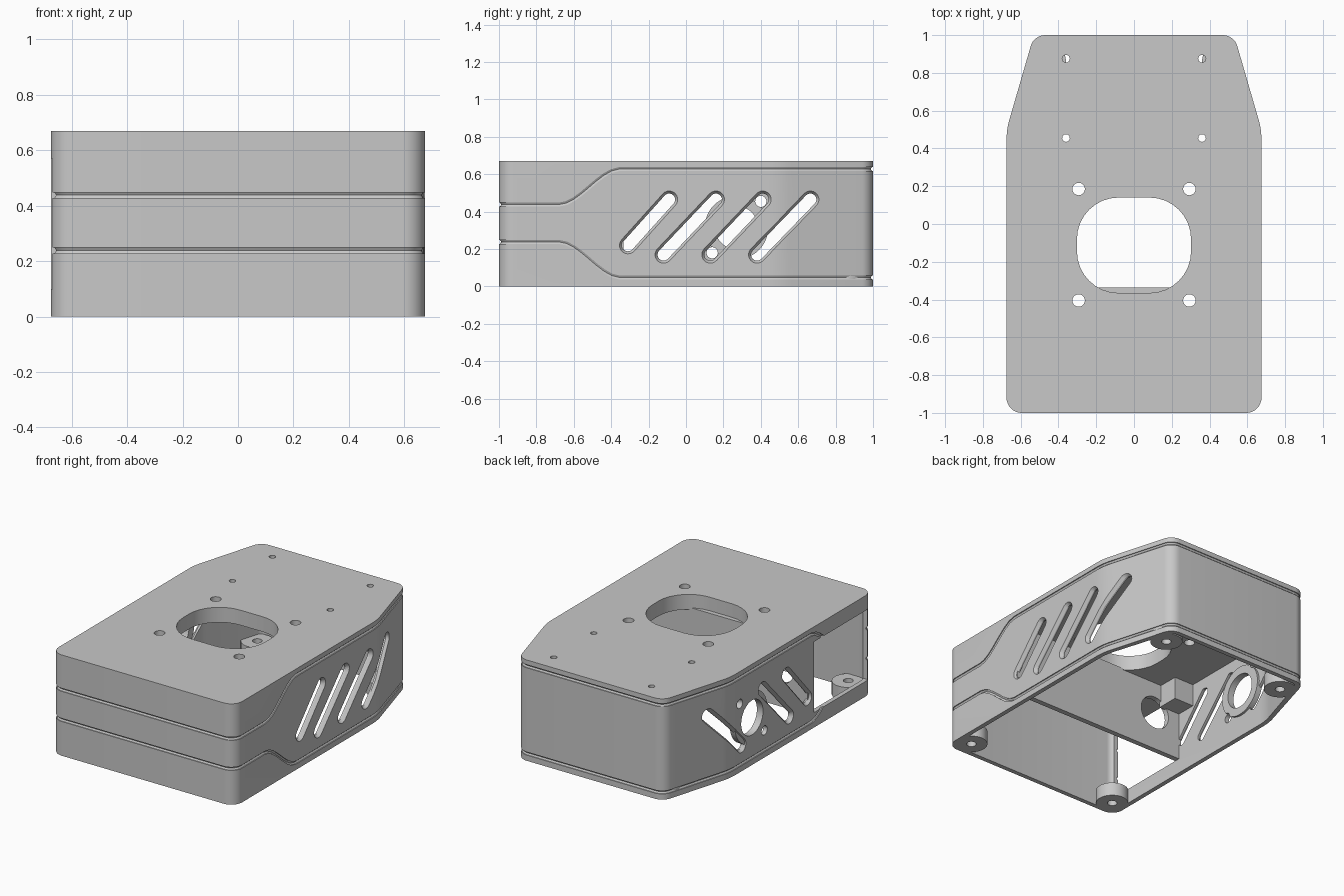
import bpy, bmesh, math
from mathutils import Vector

if "Cube" in bpy.data.objects:
    bpy.data.objects.remove(bpy.data.objects["Cube"], do_unlink=True)

TONE = (0.58, 0.58, 0.58, 1)
gray = bpy.data.materials.new("plain_gray")
gray.use_nodes = True
gray.diffuse_color = TONE
gray.node_tree.nodes["Principled BSDF"].inputs["Base Color"].default_value = TONE

H, CEIL, WALL = 0.67, 0.57, 0.03


def add_object(name, mesh):
    mesh.materials.clear()
    mesh.materials.append(gray)
    ob = bpy.data.objects.new(name, mesh)
    bpy.context.collection.objects.link(ob)
    return ob


def loft(name, rings):
    """Closed solid through rings of equal point count."""
    bm = bmesh.new()
    rows = [[bm.verts.new(p) for p in r] for r in rings]
    n = len(rows[0])
    for a, b in zip(rows, rows[1:]):
        for i in range(n):
            j = (i + 1) % n
            bm.faces.new((a[i], a[j], b[j], b[i]))
    bm.faces.new(rows[0][::-1])
    bm.faces.new(rows[-1])
    bmesh.ops.recalc_face_normals(bm, faces=bm.faces)
    mesh = bpy.data.meshes.new(name)
    bm.to_mesh(mesh)
    bm.free()
    return add_object(name, mesh)


def prism(name, pts, axis, lo, hi):
    """Extrude a flat outline along an axis from lo to hi."""
    place = {"x": lambda u, v, d: (d, u, v),
             "y": lambda u, v, d: (u, d, v),
             "z": lambda u, v, d: (u, v, d)}[axis]
    return loft(name, [[place(u, v, d) for u, v in pts] for d in (lo, hi)])


def circle(u, v, r, n=32):
    return [(u + r * math.cos(math.tau * i / n), v + r * math.sin(math.tau * i / n)) for i in range(n)]


def rect(u0, u1, v0, v1):
    return [(u0, v0), (u1, v0), (u1, v1), (u0, v1)]


def rounded(corners, steps=8):
    """Round each (x, y, radius) corner of a counter-clockwise outline."""
    out, n = [], len(corners)
    for i, (x, y, r) in enumerate(corners):
        p = Vector((x, y))
        a = (Vector(corners[i - 1][:2]) - p).normalized()
        b = (Vector(corners[(i + 1) % n][:2]) - p).normalized()
        half = a.angle(b) / 2
        centre = p + (a + b).normalized() * (r / math.sin(half))
        s = (p + a * (r / math.tan(half)) - centre).normalized()
        e = (p + b * (r / math.tan(half)) - centre).normalized()
        for k in range(steps + 1):
            q = centre + s.slerp(e, k / steps) * r
            out.append((q.x, q.y))
    return out


def outline(inset):
    w, l, t = 0.675 - inset, 1 - inset, 0.53 - inset
    r = 0.08 - inset
    return rounded([(-w, -l, r), (w, -l, r), (w, 0.5, 0.4), (t, l, r),
                    (-t, l, r), (-w, 0.5, 0.4)])


def boolean(target, tools, op="DIFFERENCE"):
    for tool in tools:
        mod = target.modifiers.new("cut", "BOOLEAN")
        mod.operation, mod.solver, mod.object = op, "EXACT", tool
        bpy.context.view_layer.objects.active = target
        bpy.ops.object.modifier_apply(modifier=mod.name)
        bpy.data.objects.remove(tool, do_unlink=True)


def smooth(ob):
    bpy.ops.object.select_all(action="DESELECT")
    ob.select_set(True)
    bpy.context.view_layer.objects.active = ob
    bpy.ops.object.shade_smooth_by_angle(angle=math.radians(30))


# Housing shell, open underneath
shell = prism("housing", outline(0), "z", 0, H)
boolean(shell, [prism("cavity", outline(WALL), "z", -0.1, CEIL)])


# Grooves that wrap the housing and swing apart behind the front
def groove(upper):
    pts, loop = [], outline(0)
    for (x0, y0), (x1, y1) in zip(loop, loop[1:] + loop[:1]):
        n = max(1, int(abs(y1 - y0) / 0.04))
        pts += [(x0 + (x1 - x0) * k / n, y0 + (y1 - y0) * k / n) for k in range(n)]
    curve = bpy.data.curves.new("groove", "CURVE")
    curve.dimensions = "3D"
    curve.bevel_depth, curve.bevel_resolution = 0.012, 1
    spline = curve.splines.new("POLY")
    spline.points.add(len(pts) - 1)
    spline.use_cyclic_u = True
    for p, (x, y) in zip(spline.points, pts):
        t = min(1, max(0, (y + 0.68) / 0.33))
        swing = 0.1 + 0.19 * t * t * (3 - 2 * t)
        p.co = (x, y, 0.338 + (swing if upper else -swing), 1)
    temp = bpy.data.objects.new("groove_path", curve)
    bpy.context.collection.objects.link(temp)
    bpy.context.view_layer.update()
    graph = bpy.context.evaluated_depsgraph_get()
    mesh = bpy.data.meshes.new_from_object(temp.evaluated_get(graph))
    bpy.data.objects.remove(temp, do_unlink=True)
    return add_object("groove_cutter", mesh)


boolean(shell, [groove(True), groove(False)])


# Slanted vents with a chamfered outer edge that follows the tapered wall
def vent(side, y0, z0, y1, z1):
    def ring(r, depth):
        a = math.atan2(z1 - z0, y1 - y0)
        pts = []
        for cy, cz, ex, ez, start in ((y1, z1, y0, z0, a - math.pi / 2), (y0, z0, y1, z1, a + math.pi / 2)):
            arc = [start + math.pi * k / 10 for k in range(11)]
            pts += [(cy + r * math.cos(t), cz + r * math.sin(t)) for t in arc]
            u, v = pts[-1]
            pts += [(u + (ex - cy) * k / 8, v + (ez - cz) * k / 8) for k in range(1, 8)]
        return [(side * (0.675 - max(0, y - 0.5) * 0.29 + depth), y, z) for y, z in pts]
    return loft("vent_cutter", [ring(0.032, -0.09), ring(0.032, -0.02), ring(0.047, 0.002), ring(0.047, 0.04)])


vents = [(-0.31, 0.22, -0.09, 0.465), (-0.12, 0.17, 0.16, 0.465),
         (0.13, 0.17, 0.41, 0.465), (0.38, 0.17, 0.665, 0.465)]
for side in (1, -1):
    for i, v in enumerate(vents):
        if side > 0 or i != 2:
            boolean(shell, [vent(side, *v)])

# Openings in the top plate
motor_hole = rounded([(u, v, 0.22) for u, v in rect(-0.302, 0.302, -0.365, 0.14)])
boolean(shell, [prism("round_opening", motor_hole, "z", 0.5, 0.8)])
for sx in (1, -1):
    for y, r, x in ((0.185, 0.033, 0.293), (-0.405, 0.033, 0.293), (0.875, 0.02, 0.36), (0.455, 0.02, 0.36)):
        boolean(shell, [prism("screw_hole", circle(sx * x, y, r, 24), "z", 0.5, 0.8)])

# Large access window on the right wall
boolean(shell, [prism("access_window", rect(-0.95, -0.38, 0.1, CEIL), "x", -0.8, -0.63)])


# Round connector port with two diagonal screw holes
def port_cutters():
    return [prism("port_hole", circle(y, z, r), "x", -0.8, -0.55)
            for y, z, r in ((0.27, 0.315, 0.115), (0.14, 0.18, 0.03), (0.40, 0.455, 0.03))]


boolean(shell, port_cutters())
smooth(shell)
flange = prism("port_flange", circle(0.27, 0.315, 0.17, 48), "x", -0.668, -0.63)
boolean(flange, port_cutters())
smooth(flange)

# Inner partition with a cable hole, and the block beside it
partition = prism("partition", rect(-0.66, 0.66, 0.1, CEIL + 0.01), "y", -0.37, -0.335)
boolean(partition, [prism("cable_hole", circle(-0.45, 0.36, 0.11), "y", -0.5, -0.2)])
smooth(partition)
prism("mount_block", rect(-0.65, -0.5, -0.35, -0.2), "z", 0.42, CEIL + 0.01)

# Corner screw bosses at the base
for sx, side in ((1, "left"), (-1, "right")):
    for x, y, end in ((0.57, -0.89, "front"), (0.46, 0.86, "back")):
        boss = prism(f"{end}_{side}_boss", circle(sx * x, y, 0.1), "z", 0, 0.09)
        boolean(boss, [prism("boss_hole", circle(sx * x, y, 0.03, 24), "z", -0.1, 0.2)])
        smooth(boss)
